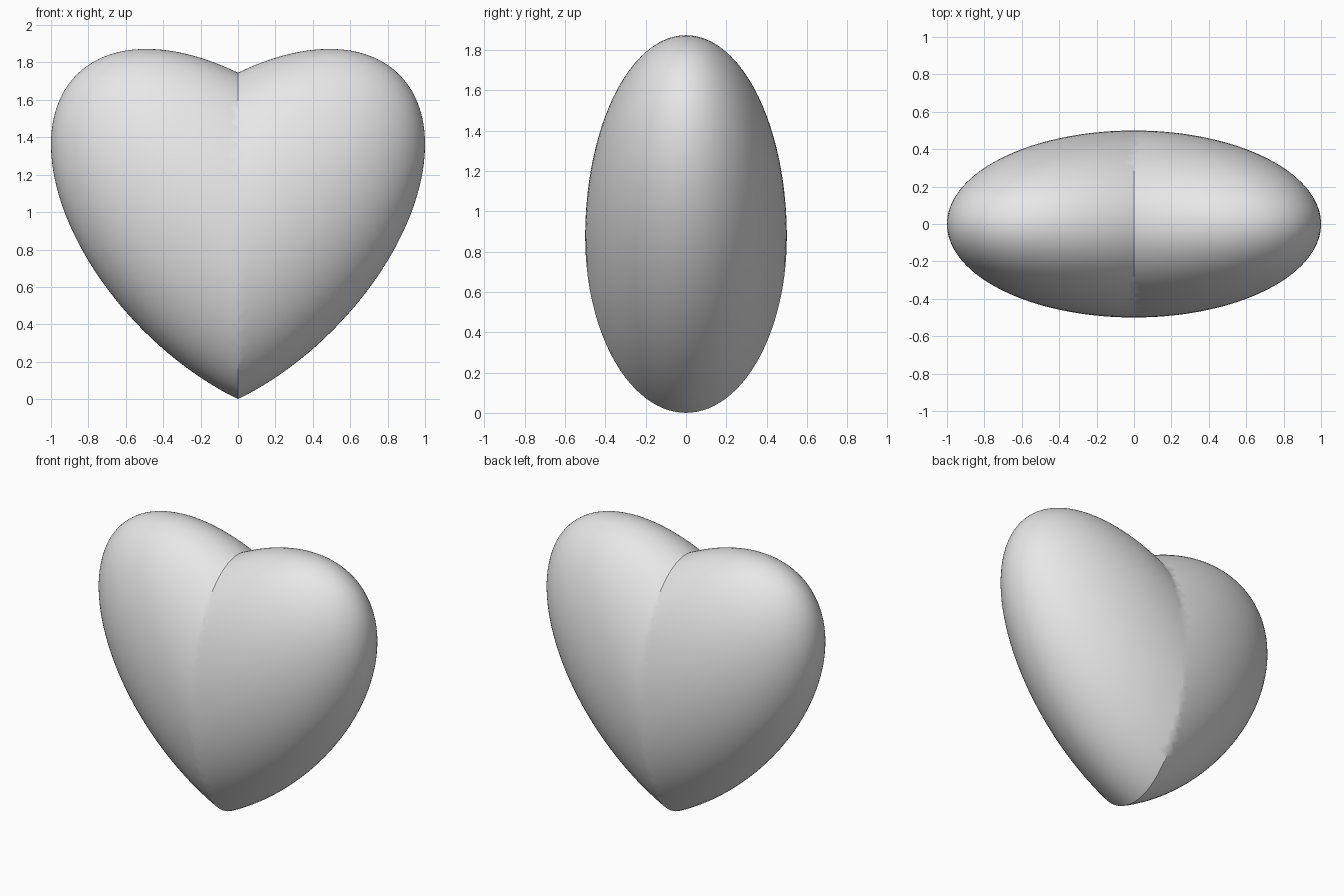
import bpy, bmesh, math
from mathutils import Matrix

old = bpy.data.objects.get("Cube")
if old:
    bpy.data.objects.remove(old, do_unlink=True)

CENTRE_Z = 0.8725      # height of the lobe centre
SHORT, DEPTH, LONG = 0.715, 0.5, 1.22   # lobe semi-axes

# Plain grey material
grey = bpy.data.materials.new("light grey")
grey.use_nodes = True
grey.diffuse_color = (0.8, 0.8, 0.8, 1)
grey.node_tree.nodes["Principled BSDF"].inputs["Base Color"].default_value = (0.8, 0.8, 0.8, 1)

# One lobe: an ellipsoid leaning outwards, cut at the centre plane
bm = bmesh.new()
bmesh.ops.create_uvsphere(bm, u_segments=96, v_segments=64, radius=1)
lean = Matrix.Rotation(math.radians(45), 4, 'Y')
stretch = Matrix.Diagonal((SHORT, DEPTH, LONG, 1))
bm.transform(Matrix.Translation((0, 0, CENTRE_Z)) @ lean @ stretch)
bmesh.ops.bisect_plane(bm, geom=bm.verts[:] + bm.edges[:] + bm.faces[:], dist=0.0005,
                       plane_co=(0, 0, 0), plane_no=(1, 0, 0), clear_inner=True)
for v in bm.verts:
    if abs(v.co.x) < 0.001:
        v.co.x = 0
mesh = bpy.data.meshes.new("heart")
bm.to_mesh(mesh)
bm.free()
mesh.materials.append(grey)
heart = bpy.data.objects.new("heart", mesh)
bpy.context.collection.objects.link(heart)

# Mirror into the second lobe, welded along the crease
bpy.ops.object.select_all(action='DESELECT')
heart.select_set(True)
bpy.context.view_layer.objects.active = heart
mirror = heart.modifiers.new("second lobe", 'MIRROR')
mirror.merge_threshold = 0.001
bpy.ops.object.modifier_apply(modifier=mirror.name)
bpy.ops.object.shade_smooth_by_angle(angle=math.radians(30))
